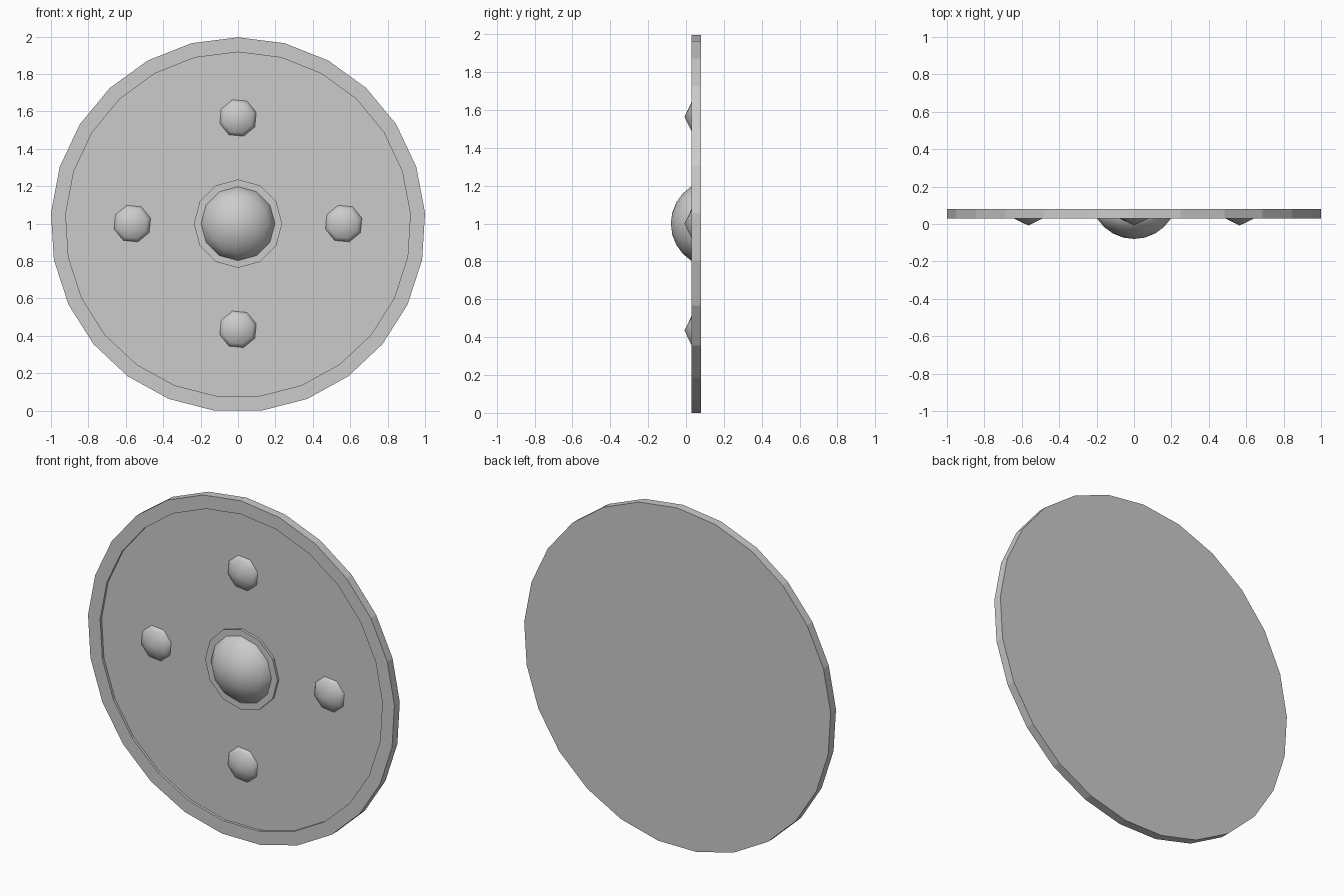
import bpy
import bmesh
from math import sin, cos, tau, radians

cube = bpy.data.objects.get("Cube")
if cube:
    bpy.data.objects.remove(cube, do_unlink=True)

grey = bpy.data.materials.new("plain grey")
grey.use_nodes = True
colour = (0.6, 0.6, 0.6, 1)
grey.diffuse_color = colour
grey.node_tree.nodes["Principled BSDF"].inputs["Base Color"].default_value = colour


def revolve(name, profile, sides, centre, turn=0.0, smooth=False):
    """Spin a (radius, y) profile around the y axis; radius 0 makes a tip."""
    bm = bmesh.new()
    rings = []
    for r, y in profile:
        count = sides if r else 1
        ring = []
        for i in range(count):
            a = turn + tau * i / sides
            ring.append(bm.verts.new((r * sin(a), y, r * cos(a))))
        rings.append(ring)
    for a, b in zip(rings, rings[1:]):
        for i in range(sides):
            j = (i + 1) % sides
            corners = [a[i % len(a)], a[j % len(a)], b[j % len(b)], b[i % len(b)]]
            bm.faces.new(list(dict.fromkeys(corners)))
    # Close any open end with a flat cap
    for ring in (rings[0], rings[-1]):
        if len(ring) > 1:
            bm.faces.new(ring)
    bmesh.ops.recalc_face_normals(bm, faces=bm.faces)
    for f in bm.faces:
        f.smooth = smooth and len(f.verts) < 5
    mesh = bpy.data.meshes.new(name)
    bm.to_mesh(mesh)
    bm.free()
    mesh.materials.append(grey)
    obj = bpy.data.objects.new(name, mesh)
    obj.location = (centre[0], 0, centre[1])
    bpy.context.collection.objects.link(obj)
    return obj


BACK, FRONT, FLOOR = 0.08, 0.03, 0.045

# Round plate with a raised rim around a shallow recess
revolve("plate", [(1.002, BACK), (1.002, FRONT), (0.923, FRONT), (0.923, FLOOR)],
        25, (0, 0.994))

# Raised hub in the middle of the recess
revolve("hub_ring", [(0.236, FLOOR + 0.01), (0.236, FRONT)], 12, (0, 1))

# Central dome, a cap of a sphere
radius, steps = 0.233, 4
arc = [(radius * sin(radians(58) * i / steps),
        -0.08 + radius * (1 - cos(radians(58) * i / steps))) for i in range(steps + 1)]
revolve("centre_dome", arc + [(0.198, FLOOR)], 12, (0, 1), smooth=True)

# Four small studs around the hub
stud = [(0, -0.008), (0.082, 0.03), (0.102, FLOOR), (0.102, FLOOR + 0.01)]
spots = {"top": (0, 1), "bottom": (0, -1), "left": (1, 0), "right": (-1, 0)}
for side, (x, z) in spots.items():
    revolve("stud_" + side, stud, 8, (0.565 * x, 1 + 0.565 * z),
            turn=radians(-17), smooth=True)
